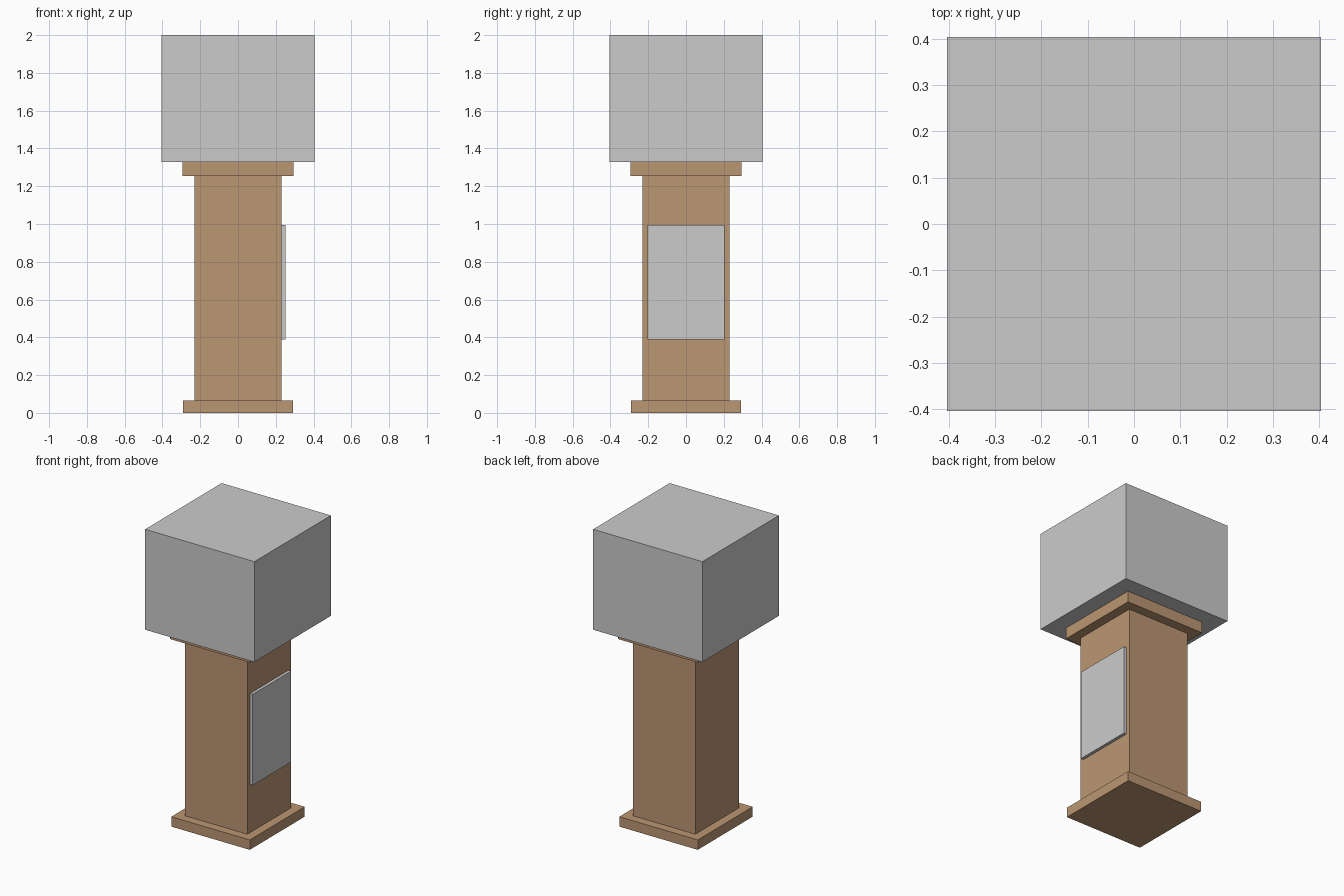
import bpy

if "Cube" in bpy.data.objects:
    bpy.data.objects.remove(bpy.data.objects["Cube"])

wood = bpy.data.materials.new("brown_wood")
wood.diffuse_color = (0.50, 0.305, 0.17, 1)
wood.use_nodes = True
wood.node_tree.nodes["Principled BSDF"].inputs["Base Color"].default_value = wood.diffuse_color


def box(name, x, y, z, mat=None):
    """Axis-aligned box from (min, max) ranges."""
    mid = [(r[0] + r[1]) / 2 for r in (x, y, z)]
    bpy.ops.mesh.primitive_cube_add(size=1, location=mid)
    ob = bpy.context.object
    ob.name = name
    ob.scale = [r[1] - r[0] for r in (x, y, z)]
    bpy.ops.object.transform_apply(location=False, rotation=False, scale=True)
    if mat:
        ob.data.materials.append(mat)
    return ob


def tier(name, half, z0, z1, mat=None):
    """Square tier centred on the vertical axis."""
    return box(name, (-half, half), (-half, half), (z0, z1), mat)


# Wooden pedestal
tier("base_plinth", 0.29, 0, 0.066, wood)
tier("column", 0.231, 0.066, 1.254, wood)
tier("cap", 0.295, 1.254, 1.329, wood)

# Grey display case on top
tier("display_case", 0.404, 1.329, 2.0)

# Grey plaque on the right side of the column
box("side_plaque", (0.231, 0.251), (-0.203, 0.203), (0.388, 0.996))
